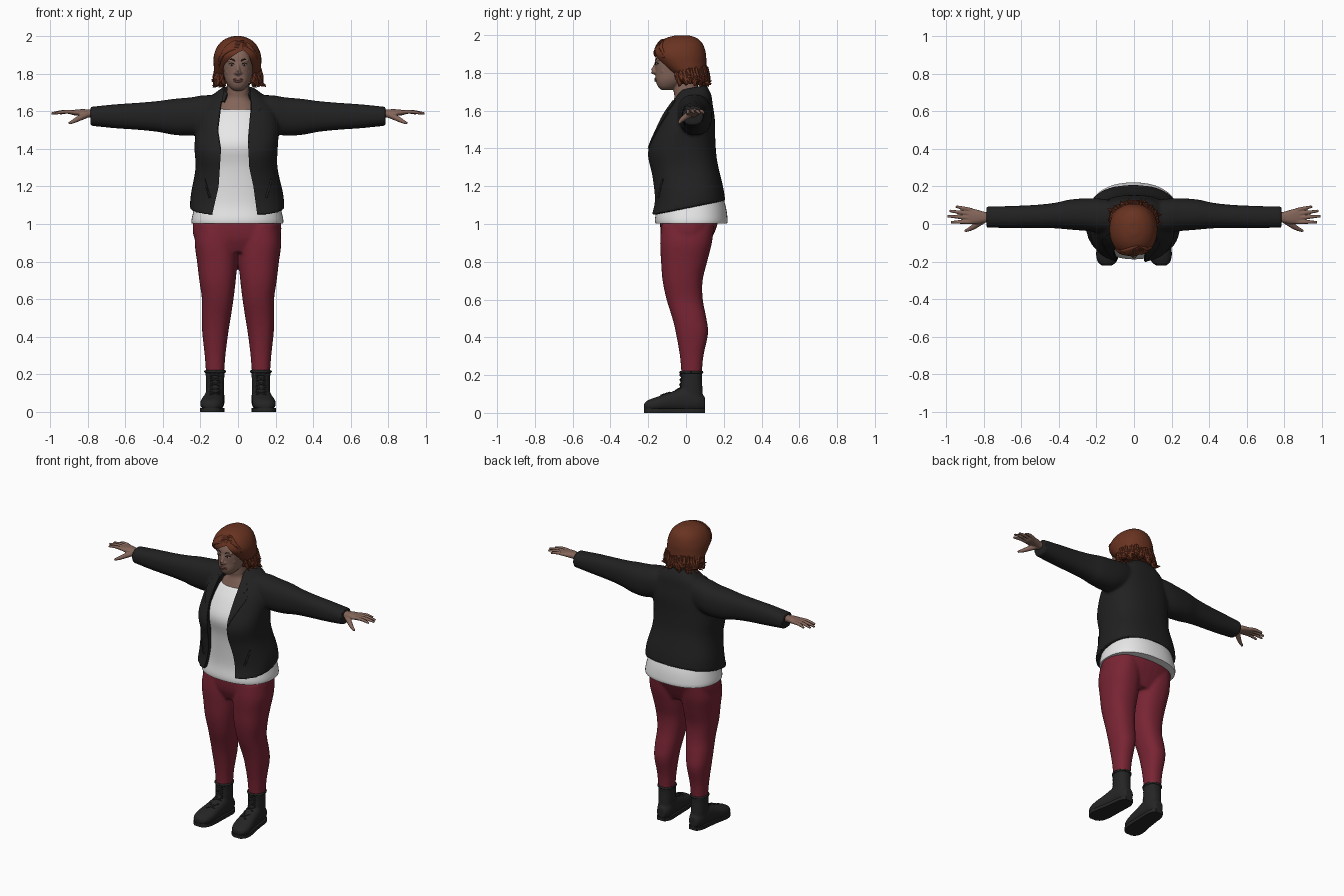
import bpy, bmesh, math, random
from mathutils import Vector, Matrix
from mathutils.bvhtree import BVHTree

random.seed(4)
if "Cube" in bpy.data.objects:
    bpy.data.objects.remove(bpy.data.objects["Cube"])


def material(name, *rgb):
    m = bpy.data.materials.new(name)
    m.use_nodes = True
    m.diffuse_color = (*rgb, 1)
    m.node_tree.nodes["Principled BSDF"].inputs["Base Color"].default_value = (*rgb, 1)
    return m


SKIN = material("skin", .23, .13, .1)
LIP = material("lip", .19, .08, .07)
HAIR = material("auburn hair", .14, .033, .015)
SHIRT = material("white cotton", .84, .84, .84)
JACKET = material("black jacket", .015, .015, .015)
PANTS = material("dark red denim", .19, .018, .034)
BOOT = material("black leather", .018, .018, .018)
EYE = material("eye white", .4, .38, .36)
DARK = material("dark brown", .02, .012, .01)


def smooth_rows(rows, steps=4):
    """Catmull-Rom interpolation through the rows."""
    v = [Vector(r) for r in rows]
    v = [v[0]] + v + [v[-1]]
    out = []
    for a, b, c, d in zip(v, v[1:], v[2:], v[3:]):
        for k in range(steps):
            t = k / steps
            out.append(b + (c - a) * t / 2 + (2 * a - 5 * b + 4 * c - d) * t * t / 2
                       + (3 * b - a - 3 * c + d) * t ** 3 / 2)
    return out + [v[-1]]


def skin_rings(bm, rings):
    """Close a stack of point rings into a capped shell."""
    vs = [[bm.verts.new(p) for p in r] for r in rings]
    n = len(vs[0])
    for a, b in zip(vs, vs[1:]):
        for i in range(n):
            bm.faces.new((a[i], a[(i + 1) % n], b[(i + 1) % n], b[i]))
    bm.faces.new(vs[0])
    bm.faces.new(vs[-1])


def loft(bm, axis, rows, n=32, p=2.3, tilt=0, side=1):
    """Rows are position along axis, two centre values and two radii."""
    rings = []
    for t, u, v, ru, rv in smooth_rows(rows):
        ring = []
        for i in range(n):
            c, s = math.cos(math.tau * i / n), math.sin(math.tau * i / n)
            a = u + max(ru, .002) * math.copysign(abs(c) ** (2 / p), c)
            b = v + max(rv, .002) * math.copysign(abs(s) ** (2 / p), s)
            x, y, z = {"x": (t, a, b), "y": (a, t, b), "z": (a, b, t + tilt * b)}[axis]
            ring.append((x * side, y, z))
        rings.append(ring)
    skin_rings(bm, rings)


def tube(bm, pts, radii, n=8, flat=1):
    """Tapered tube along a smooth path."""
    rows = smooth_rows([(*p, r) for p, r in zip(pts, radii)])
    rings = []
    for i, row in enumerate(rows):
        d = (rows[min(i + 1, len(rows) - 1)] - rows[max(i - 1, 0)]).to_3d()
        q = d.to_track_quat('Z', 'Y')
        rings.append([row.to_3d() + q @ Vector((math.cos(math.tau * k / n) * flat, math.sin(math.tau * k / n), 0))
                      * max(row[3], .0008) for k in range(n)])
    skin_rings(bm, rings)


def ball(bm, loc, size):
    bmesh.ops.create_uvsphere(bm, u_segments=16, v_segments=10, radius=1,
                              matrix=Matrix.Translation(loc) @ Matrix.Diagonal((*size, 1)))


def part(name, bm, mat, voxel=0, relax=4, cut=None, thick=0):
    """Make an object; optionally fuse its shells, thicken it or cut an opening."""
    bmesh.ops.recalc_face_normals(bm, faces=bm.faces)
    ob = bpy.data.objects.new(name, bpy.data.meshes.new(name))
    bpy.context.collection.objects.link(ob)
    bm.to_mesh(ob.data)
    bm.free()
    if voxel:
        m = ob.modifiers.new("fuse", 'REMESH')
        m.mode, m.voxel_size = 'VOXEL', voxel
        m = ob.modifiers.new("relax", 'SMOOTH')
        m.factor, m.iterations = .5, relax
    if thick:
        ob.modifiers.new("thickness", 'SOLIDIFY').thickness = thick
    if cut:
        m = ob.modifiers.new("opening", 'BOOLEAN')
        m.operation, m.solver, m.object = 'DIFFERENCE', 'EXACT', cut
    dg = bpy.context.evaluated_depsgraph_get()
    me = bpy.data.meshes.new_from_object(ob.evaluated_get(dg))
    ob.modifiers.clear()
    ob.data = me
    me.materials.clear()
    me.materials.append(mat)
    for f in me.polygons:
        f.use_smooth, f.material_index = True, 0
    me.set_sharp_from_angle(angle=math.radians(45))
    if cut:
        bpy.data.objects.remove(cut)
    return ob


def prism(name, outline, y0, y1):
    """Front-view outline extruded in depth, used as a cutter."""
    bm = bmesh.new()
    skin_rings(bm, [[(x, y, z) for x, z in outline] for y in (y0, y1)])
    ob = part(name, bm, DARK)
    ob.hide_render = True
    return ob


def front_of(ob):
    """Return a function giving the front surface depth at x, z."""
    tree = BVHTree.FromPolygons([v.co for v in ob.data.vertices], [p.vertices for p in ob.data.polygons])

    def depth(x, z, lift=0):
        hit = tree.ray_cast(Vector((x, -1, z)), Vector((0, 1, 0)))[0]
        return Vector((x, (hit.y if hit else -.05) - lift, z))
    return depth


# Trousers: pelvis and two legs fused
bm = bmesh.new()
loft(bm, "z", [(.85, -.005, 0, .15, .1), (.92, -.005, .003, .225, .132), (1, -.005, .015, .235, .152),
               (1.08, -.005, .02, .215, .15)])
for s in (1, -1):
    loft(bm, "z", [(1, .118, .01, .1, .14), (.9, .118, 0, .112, .137), (.8, .111, -.01, .107, .122),
                   (.7, .109, -.018, .097, .106), (.6, .108, -.007, .084, .096), (.5, .116, .018, .077, .09),
                   (.42, .121, .032, .069, .085), (.3, .122, .03, .055, .062), (.19, .122, .03, .047, .053)], side=s)
part("trousers", bm, PANTS, .009)

# Boots with soles, rims and laces
FOOT = [(.1, .12, .05, .028, .035), (.06, .12, .062, .048, .056), (0, .124, .07, .052, .066),
        (-.07, .13, .06, .056, .054), (-.15, .139, .046, .062, .04), (-.2, .143, .038, .05, .03),
        (-.222, .145, .033, .024, .018)]
for s, label in ((1, "left"), (-1, "right")):
    bm = bmesh.new()
    loft(bm, "y", FOOT, side=s)
    loft(bm, "z", [(.05, .122, .03, .046, .06), (.12, .122, .028, .048, .06), (.18, .122, .028, .049, .056),
                   (.22, .122, .028, .052, .058)], side=s)
    boot = part(label + "_boot", bm, BOOT, .007)
    bm = bmesh.new()
    rows = smooth_rows(FOOT)
    rim = [(s * (r[1] + r[3]), r[0]) for r in rows] + [(s * (r[1] - r[3]), r[0]) for r in reversed(rows)]
    skin_rings(bm, [[(x, y, z) for x, y in rim] for z in (0, .022)])
    part(label + "_sole", bm, BOOT)
    bm = bmesh.new()
    at = front_of(boot)
    for z in (.1, .125, .15, .175, .2):
        for k in (1, -1):
            tube(bm, [at(s * .122 + k * x, z + dz, .002) for x, dz in ((-.026, -.008), (0, 0), (.026, .008))], [.0045] * 3)
    tube(bm, [(s * .122 + .052 * math.cos(a), .028 + .057 * math.sin(a), .215)
              for a in [math.tau * k / 16 for k in range(17)]], [.007] * 17)
    part(label + "_laces", bm, BOOT)

# Shirt
bm = bmesh.new()
loft(bm, "z", [(1.003, -.003, .028, .243, .19), (1.03, -.003, .028, .243, .192), (1.12, -.003, .025, .222, .178),
               (1.3, 0, -.015, .185, .15), (1.42, 0, -.03, .195, .158), (1.52, 0, -.015, .18, .13),
               (1.585, 0, 0, .15, .1), (1.61, 0, .01, .12, .085), (1.615, 0, .02, .08, .06)], n=48)
part("shirt", bm, SHIRT)

# Jacket body and sleeves fused, then opened at the front
EDGE = {-1: [(.95, -.155), (1.03, -.142), (1.2, -.103), (1.4, -.09), (1.5, -.105), (1.62, -.09), (1.76, -.065)],
        1: [(.95, .112), (1.03, .105), (1.2, .082), (1.3, .06), (1.45, .052), (1.6, .066), (1.76, .065)]}
bm = bmesh.new()
loft(bm, "z", [(1.082, -.005, .008, .252, .2), (1.16, -.005, .012, .245, .184), (1.3, -.008, -.01, .218, .175),
               (1.42, -.01, -.025, .222, .18), (1.52, 0, -.005, .218, .158), (1.6, 0, .01, .2, .132),
               (1.66, 0, .028, .155, .105), (1.715, 0, .035, .085, .072)], n=48, p=2.5, tilt=.2)
for s in (1, -1):
    loft(bm, "x", [(.08, .04, 1.6, .08, .085), (.18, .045, 1.585, .09, .1), (.25, .05, 1.572, .087, .102),
                   (.34, .05, 1.57, .08, .096), (.42, .045, 1.572, .068, .083), (.52, .04, 1.573, .062, .073),
                   (.65, .037, 1.573, .059, .064), (.74, .037, 1.573, .057, .055), (.785, .037, 1.573, .056, .051)],
         side=s)
opening = prism("opening_cutter", [(x, z) for z, x in EDGE[-1]] + [(x, z) for z, x in reversed(EDGE[1])], -.4, .02)
jacket = part("jacket", bm, JACKET, .009, 5, opening)
on_jacket = front_of(jacket)


def edge_x(side, z):
    for (z0, x0), (z1, x1) in zip(EDGE[side], EDGE[side][1:]):
        if z <= z1:
            return x0 + (x1 - x0) * (z - z0) / (z1 - z0)


def sheet(name, columns, thick):
    bm = bmesh.new()
    vs = [[bm.verts.new(p) for p in c] for c in columns]
    for a, b in zip(vs, vs[1:]):
        for i in range(len(a) - 1):
            bm.faces.new((a[i], a[i + 1], b[i + 1], b[i]))
    part(name, bm, JACKET, thick=thick)


# Lapels, pocket welts and collar
for s, label in ((1, "left"), (-1, "right")):
    columns = []
    for z, w in ((1.655, .035), (1.62, .055), (1.6, .04), (1.59, .07), (1.56, .068), (1.5, .045), (1.44, .02), (1.4, .005)):
        columns.append([on_jacket(edge_x(s, z) + s * (.005 + w * k / 4), z, .007) for k in range(5)])
    sheet(label + "_lapel", columns, .01)
    bm = bmesh.new()
    tube(bm, [on_jacket(s * x, z) for x, z in ((.15, 1.14), (.165, 1.19), (.178, 1.24))], [.006] * 3)
    part(label + "_pocket", bm, JACKET)
columns = []
for k in range(25):
    a = math.radians(-50 + 280 * k / 24)
    c, s = math.cos(a), math.sin(a)
    columns.append([(rx * c, .03 + ry * s, z + .022 * s) for rx, ry, z in
                    ((.074, .066, 1.69), (.076, .07, 1.715), (.088, .08, 1.71), (.115, .098, 1.668))])
sheet("collar", columns, .01)

# Head, neck and upper chest fused
bm = bmesh.new()
loft(bm, "z", [(1.71, 0, -.1, .025, .03), (1.728, 0, -.093, .046, .056), (1.76, 0, -.07, .066, .09),
               (1.8, 0, -.045, .077, .116), (1.85, 0, -.036, .083, .128), (1.9, 0, -.03, .081, .127),
               (1.95, 0, -.025, .062, .1), (1.975, 0, -.02, .03, .05)])
loft(bm, "z", [(1.5, 0, .01, .12, .09), (1.58, 0, .012, .12, .098), (1.63, 0, .015, .1, .088),
               (1.67, 0, .012, .068, .074), (1.71, 0, 0, .06, .066), (1.8, 0, -.01, .058, .06)])
tube(bm, [(0, -.155, 1.865), (0, -.166, 1.83), (0, -.174, 1.808), (0, -.158, 1.796)], [.007, .01, .014, .008])
for s in (1, -1):
    ball(bm, (s * .013, -.16, 1.804), (.01, .012, .008))
    ball(bm, (s * .033, -.143, 1.87), (.026, .014, .008))
    ball(bm, (s * .042, -.118, 1.81), (.024, .02, .022))
ball(bm, (0, -.145, 1.766), (.022, .02, .013))
head = part("head", bm, SKIN, .0045, 3)
on_face = front_of(head)
eyes, irises, brows, lips = (bmesh.new() for _ in range(4))
for s in (1, -1):
    p = on_face(s * .034, 1.847)
    ball(eyes, p, (.013, .004, .006))
    ball(irises, p + Vector((0, -.002, 0)), (.0055, .0035, .0055))
    tube(irises, [on_face(s * x, z, .002) for x, z in ((.019, 1.849), (.033, 1.856), (.049, 1.849))], [.002] * 3)
    tube(brows, [on_face(s * x, z) for x, z in ((.016, 1.868), (.035, 1.876), (.056, 1.868))], [.003, .0035, .002])
for z, r in ((1.769, .0055), (1.76, .0065)):
    tube(lips, [on_face(x, z) for x in (-.026, -.01, .01, .026)], [.001, r, r, .001])
part("eyes", eyes, EYE)
part("irises", irises, DARK)
part("eyebrows", brows, DARK)
part("lips", lips, LIP)

# Hair cap with the face cut out
bm = bmesh.new()
loft(bm, "z", [(1.755, -.003, .045, .1, .065), (1.79, -.003, .018, .12, .092), (1.85, -.003, -.017, .127, .125),
               (1.9, -.003, -.034, .125, .14), (1.95, -.003, -.03, .104, .121), (1.983, -.003, -.025, .068, .085),
               (1.999, -.003, -.02, .025, .035)], p=2.15)
face = prism("face_cutter", [(-.088, 1.68), (-.088, 1.79), (-.075, 1.845), (-.04, 1.885), (.005, 1.915),
                             (.03, 1.925), (.058, 1.895), (.077, 1.84), (.085, 1.68)], -.4, -.088)
hair = part("hair", bm, HAIR, .007, 3, face)

# Loose locks: swept fringe, then flicked ends around the hem
on_hair = front_of(hair)
bm = bmesh.new()
for k in range(6):
    d = k * .016
    tube(bm, [on_hair(x, z, -.003) for x, z in ((.03, 1.975 - d / 2), (-.02 - d / 3, 1.965 - d / 2),
              (-.07 - d / 4, 1.925 - d / 2), (-.1, 1.865 - d / 3))], [.004, .011, .011, .004])
    if k < 4:
        tube(bm, [on_hair(x, z, -.003) for x, z in ((.035, 1.97 - d / 2), (.065 + d / 3, 1.94 - d / 3),
                  (.09 + d / 4, 1.88))], [.004, .01, .003])
for k in range(46):
    a = math.radians(-42 + 264 * k / 45 + random.uniform(-4, 4))
    c, s = math.cos(a), math.sin(a)
    out, drop = random.uniform(1.05, 1.27), random.uniform(0, .05)
    swing = random.uniform(-.02, .02)
    tube(bm, [(.118 * c, .012 + .1 * s, 1.84 - drop / 2), (.122 * c, .02 + .095 * s, 1.79 - drop / 2),
              (.115 * c + swing, .025 + .09 * s, 1.765 - drop / 2),
              (.118 * out * c + swing, .025 + .09 * out * s, 1.775 - drop)], [.006, .014, .012, .001], n=6)
part("hair_locks", bm, HAIR)

# Hands: palm, four fingers and thumb fused
for s, label in ((1, "left"), (-1, "right")):
    bm = bmesh.new()
    loft(bm, "x", [(.74, .037, 1.585, .03, .024), (.79, .036, 1.588, .028, .021), (.83, .038, 1.592, .037, .019),
                   (.875, .042, 1.593, .042, .014), (.89, .042, 1.593, .035, .01)], side=s)
    for y, tip_x, tip_y in ((.074, .948, .093), (.053, .982, .07), (.032, .993, .042), (.011, .975, .01)):
        tube(bm, [(s * .865, y, 1.594), (s * (.865 + tip_x) / 2, (y + tip_y) / 2, 1.597), (s * tip_x, tip_y, 1.588)],
             [.0115, .0105, .007])
    tube(bm, [(s * .8, .022, 1.583), (s * .84, -.006, 1.565), (s * .872, -.026, 1.548), (s * .9, -.037, 1.535)],
         [.018, .016, .012, .007])
    part(label + "_hand", bm, SKIN, .004, 2)
